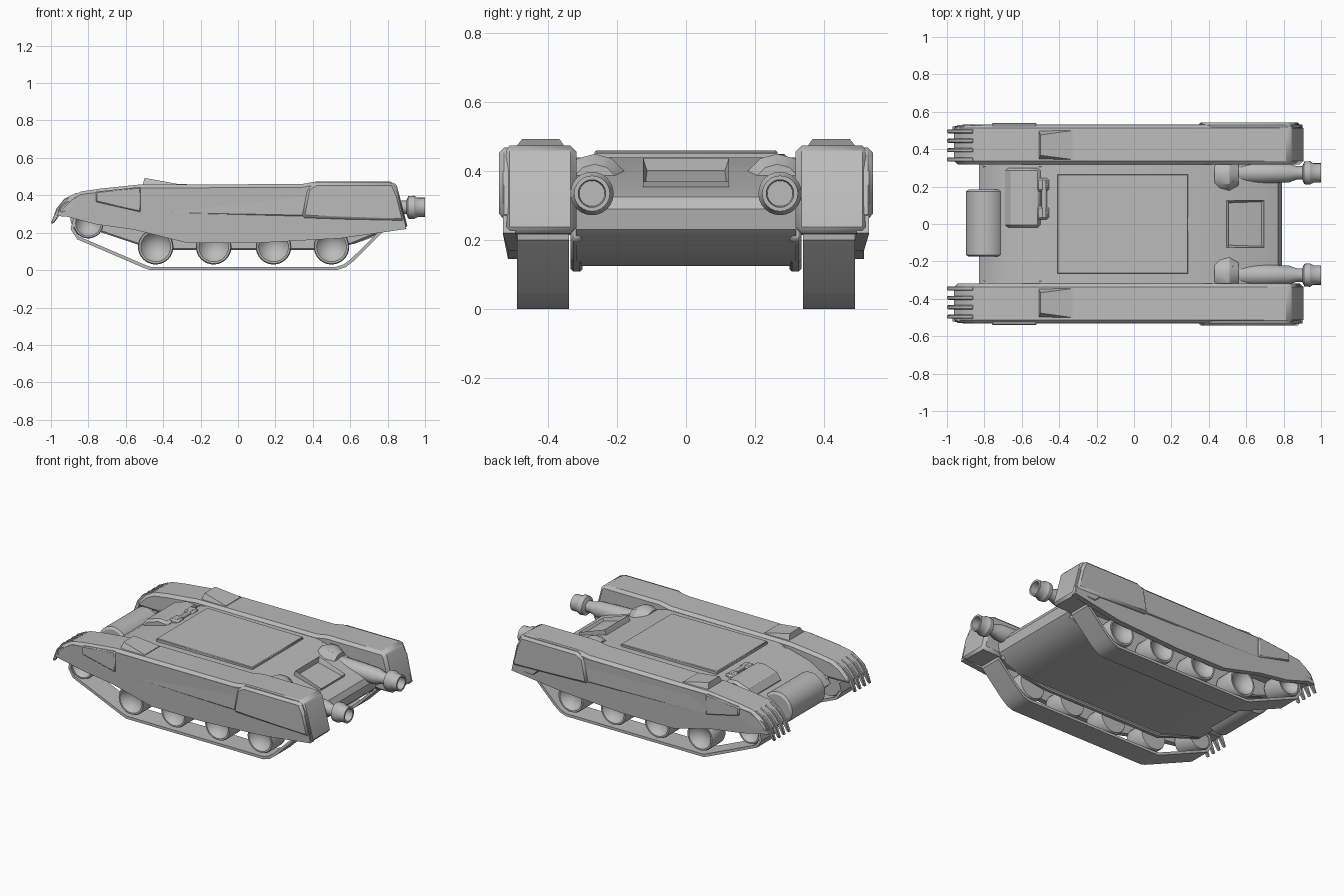
import bpy, bmesh, math
from mathutils import Matrix, Vector

cube = bpy.data.objects.get("Cube")
if cube:
    bpy.data.objects.remove(cube, do_unlink=True)

grey = bpy.data.materials.new("Armour grey")
grey.use_nodes = True
grey.diffuse_color = (0.5, 0.5, 0.5, 1)
grey.node_tree.nodes["Principled BSDF"].inputs["Base Color"].default_value = (0.5, 0.5, 0.5, 1)


def finish(name, bm, bevel=0, angle=30):
    bmesh.ops.recalc_face_normals(bm, faces=bm.faces)
    mesh = bpy.data.meshes.new(name)
    bm.to_mesh(mesh)
    bm.free()
    mesh.materials.append(grey)
    ob = bpy.data.objects.new(name, mesh)
    bpy.context.collection.objects.link(ob)
    bpy.ops.object.select_all(action='DESELECT')
    bpy.context.view_layer.objects.active = ob
    ob.select_set(True)
    bpy.ops.object.shade_smooth_by_angle(angle=math.radians(angle))
    if bevel:
        mod = ob.modifiers.new("Chamfer", 'BEVEL')
        mod.width, mod.segments, mod.limit_method = bevel, 1, 'ANGLE'
        mod.angle_limit = math.radians(50)
    return ob


def prism(name, pts, y0, y1, bevel=0, shape=None):
    """Extrude an x-z outline from y0 to y1; shape may move the vertices."""
    bm = bmesh.new()
    a = [bm.verts.new((x, y0, z)) for x, z in pts]
    b = [bm.verts.new((x, y1, z)) for x, z in pts]
    bm.faces.new(a)
    bm.faces.new(b)
    for i in range(len(pts)):
        j = (i + 1) % len(pts)
        bm.faces.new((a[i], a[j], b[j], b[i]))
    if shape:
        for v in bm.verts:
            shape(v.co)
    return finish(name, bm, bevel)


def lathe(name, profile, loc, axis, steps=32):
    """Revolve (distance along axis, radius) points about the x or y axis."""
    bm = bmesh.new()
    vs = [bm.verts.new((r, 0, d)) for d, r in profile]
    edges = [bm.edges.new(p) for p in zip(vs, vs[1:])]
    bmesh.ops.spin(bm, geom=vs + edges, cent=(0, 0, 0), axis=(0, 0, 1),
                   angle=math.tau, steps=steps, use_duplicate=False)
    bmesh.ops.remove_doubles(bm, verts=bm.verts, dist=0.0005)
    turn = Matrix.Rotation(math.pi / 2, 4, 'Y') if axis == 'X' else Matrix.Rotation(-math.pi / 2, 4, 'X')
    bmesh.ops.transform(bm, matrix=Matrix.Translation(loc) @ turn, verts=bm.verts)
    return finish(name, bm)


def box(name, x, y, z, bevel=0):
    return prism(name, [(x[0], z[0]), (x[1], z[0]), (x[1], z[1]), (x[0], z[1])], *y, bevel)


# Central hull with rounded ends
prism("hull", [(-0.83, 0.27), (-0.78, 0.22), (-0.45, 0.125), (0.5, 0.125), (0.62, 0.14),
               (0.72, 0.175), (0.78, 0.23), (0.79, 0.29), (0.77, 0.325), (0.72, 0.345),
               (0.36, 0.44), (-0.45, 0.44), (-0.68, 0.38), (-0.8, 0.31)], -0.32, 0.32)
prism("deck_panel", [(-0.41, 0.43), (0.29, 0.43), (0.29, 0.455), (-0.41, 0.46)], -0.265, 0.265, 0.004)

# Rear hatch: sloping frame with a sunken floor
bm = bmesh.new()
bmesh.ops.create_cube(bm, size=1, matrix=Matrix.Diagonal((0.2, 0.25, 0.06, 1)))
top = max(bm.faces, key=lambda f: f.calc_center_median().z)
bmesh.ops.inset_individual(bm, faces=[top], thickness=0.022)
for v in top.verts:
    v.co.z -= 0.045
bmesh.ops.transform(bm, verts=bm.verts,
                    matrix=Matrix.Translation((0.59, 0, 0.376)) @ Matrix.Rotation(0.35, 4, 'Y'))
finish("rear_hatch", bm)

# Front roller and the off-centre arm mount
lathe("front_roller", [(-0.18, 0), (-0.18, 0.09), (-0.17, 0.105), (0.17, 0.105), (0.18, 0.09), (0.18, 0)],
      (-0.793, 0.005, 0.29), 'Y')
prism("arm_mount", [(-0.69, 0.33), (-0.5, 0.4), (-0.5, 0.445), (-0.57, 0.45), (-0.66, 0.42), (-0.69, 0.38)],
      -0.02, 0.3, 0.015)
for y in (0.06, 0.21):
    box("arm_hinge", (-0.52, -0.455), (y - 0.035, y + 0.035), (0.42, 0.452), 0.01)
lathe("arm_pin", [(-0.1, 0), (-0.1, 0.015), (0.1, 0.015), (0.1, 0)], (-0.48, 0.135, 0.44), 'Y', 12)

# Outlines shared by both sides
POD = [(-0.97, 0.3), (-0.95, 0.34), (-0.9, 0.39), (-0.84, 0.42), (-0.74, 0.435), (-0.53, 0.457),
       (0.34, 0.46), (0.42, 0.474), (0.83, 0.474), (0.85, 0.45), (0.91, 0.22), (0.74, 0.215), (0.68, 0.27)]
SKIRT = [(-0.97, 0.29), (-0.94, 0.35), (-0.84, 0.405), (-0.53, 0.44), (0.5, 0.44), (0.86, 0.4),
         (0.9, 0.22), (0.55, 0.17), (0.1, 0.145), (-0.27, 0.145), (-0.55, 0.215), (-0.76, 0.245),
         (-0.91, 0.285)]
CLAW = [(-0.86, 0.415), (-0.93, 0.38), (-0.97, 0.33), (-1.0, 0.25), (-0.985, 0.25), (-0.95, 0.3), (-0.86, 0.37)]
TRACK = [(-0.47, 0), (0.53, 0), (0.575, 0.015), (0.62, 0.05), (0.77, 0.2), (0.78, 0.27), (0.74, 0.3),
         (-0.82, 0.32), (-0.88, 0.28), (-0.895, 0.22), (-0.86, 0.165), (-0.5, 0.01)]
GUN = [(0, 0), (0, 0.05), (0.06, 0.058), (0.2, 0.056), (0.33, 0.05), (0.37, 0.036), (0.4, 0.036),
       (0.41, 0.06), (0.44, 0.063), (0.46, 0.052), (0.5, 0.052), (0.5, 0.04), (0.44, 0.037), (0.44, 0)]
WHEEL = [(-0.07, 0), (-0.07, 0.09), (-0.06, 0.095), (0.06, 0.095), (0.07, 0.09),
         (0.07, 0.08), (0.045, 0.06), (0.03, 0.03), (0.025, 0)]


def track(name, s):
    """A closed band of constant thickness around the running gear."""
    bm = bmesh.new()
    n = len(TRACK)
    rings = []
    for i, (x, z) in enumerate(TRACK):
        p, q = Vector(TRACK[i - 1]), Vector(TRACK[(i + 1) % n])
        here = Vector((x, z))
        t = ((here - p).normalized() + (q - here).normalized()).normalized()
        ix, iz = x - t.y * 0.018, z + t.x * 0.018
        rings.append([bm.verts.new(c) for c in ((x, s * 0.34, z), (x, s * 0.49, z),
                                                (ix, s * 0.49, iz), (ix, s * 0.34, iz))])
    for i in range(n):
        a, b = rings[i], rings[(i + 1) % n]
        for k in range(4):
            m = (k + 1) % 4
            bm.faces.new((a[k], a[m], b[m], b[k]))
    finish(name, bm)


for s, side in ((1, "left"), (-1, "right")):
    def tuck(co):
        # Lean the lower edge of the skirt inwards and round the nose
        if co.z < 0.25 and co.x < 0.8:
            co.y -= s * 0.015
        if co.x < -0.93:
            co.y -= s * 0.012

    def taper(co):
        # Narrow the top of the vent towards its middle
        if co.z > 0.465:
            co.y = s * (0.42 + (abs(co.y) - 0.42) * 0.7)

    # Armoured pod, skirt and raised side panels
    prism(side + "_pod", POD, s * 0.318, s * 0.53, 0.018)
    prism(side + "_skirt", SKIRT, s * 0.495, s * 0.532, 0, tuck)
    prism(side + "_rear_armour", [(0.34, 0.28), (0.37, 0.44), (0.42, 0.468), (0.83, 0.468), (0.86, 0.4), (0.895, 0.26)],
          s * 0.5, s * 0.543, 0.015)
    prism(side + "_front_panel", [(-0.76, 0.365), (-0.52, 0.31), (-0.52, 0.445), (-0.76, 0.42)],
          s * 0.5, s * 0.54, 0.006)
    prism(side + "_vent", [(-0.51, 0.45), (-0.33, 0.45), (-0.33, 0.462), (-0.5, 0.493)],
          s * 0.345, s * 0.5, 0, taper)
    prism(side + "_hull_plate", [(-0.81, 0.25), (-0.77, 0.215), (-0.45, 0.108), (0.42, 0.108), (0.6, 0.135),
                                 (0.76, 0.2), (0.76, 0.32), (0.4, 0.43), (-0.5, 0.43), (-0.81, 0.31)],
          s * 0.3, s * 0.335, 0.008)
    # Nose claws
    for i in range(4):
        y = s * (0.345 + i * 0.05)
        prism(side + "_claw", CLAW, y - 0.011, y + 0.011, 0.004)
    # Running gear
    track(side + "_track", s)
    for x in (-0.44, -0.13, 0.19, 0.5):
        lathe(side + "_road_wheel", [(d * s, r) for d, r in WHEEL], (x, s * 0.415, 0.125), 'Y')
    lathe(side + "_idler_wheel", [(d * s, r * 0.85) for d, r in WHEEL], (-0.8, s * 0.415, 0.25), 'Y')
    # Rear gun with its collar and arched shroud
    lathe(side + "_gun", GUN, (0.5, s * 0.273, 0.335), 'X', 24)
    box(side + "_gun_collar", (0.48, 0.55), sorted((s * 0.205, s * 0.315)), (0.34, 0.43), 0.02)
    lathe(side + "_gun_shroud", [(0, 0), (0, 0.085), (0.03, 0.1), (0.08, 0.1), (0.13, 0.07), (0.13, 0)],
          (0.43, s * 0.265, 0.35), 'X', 12)
